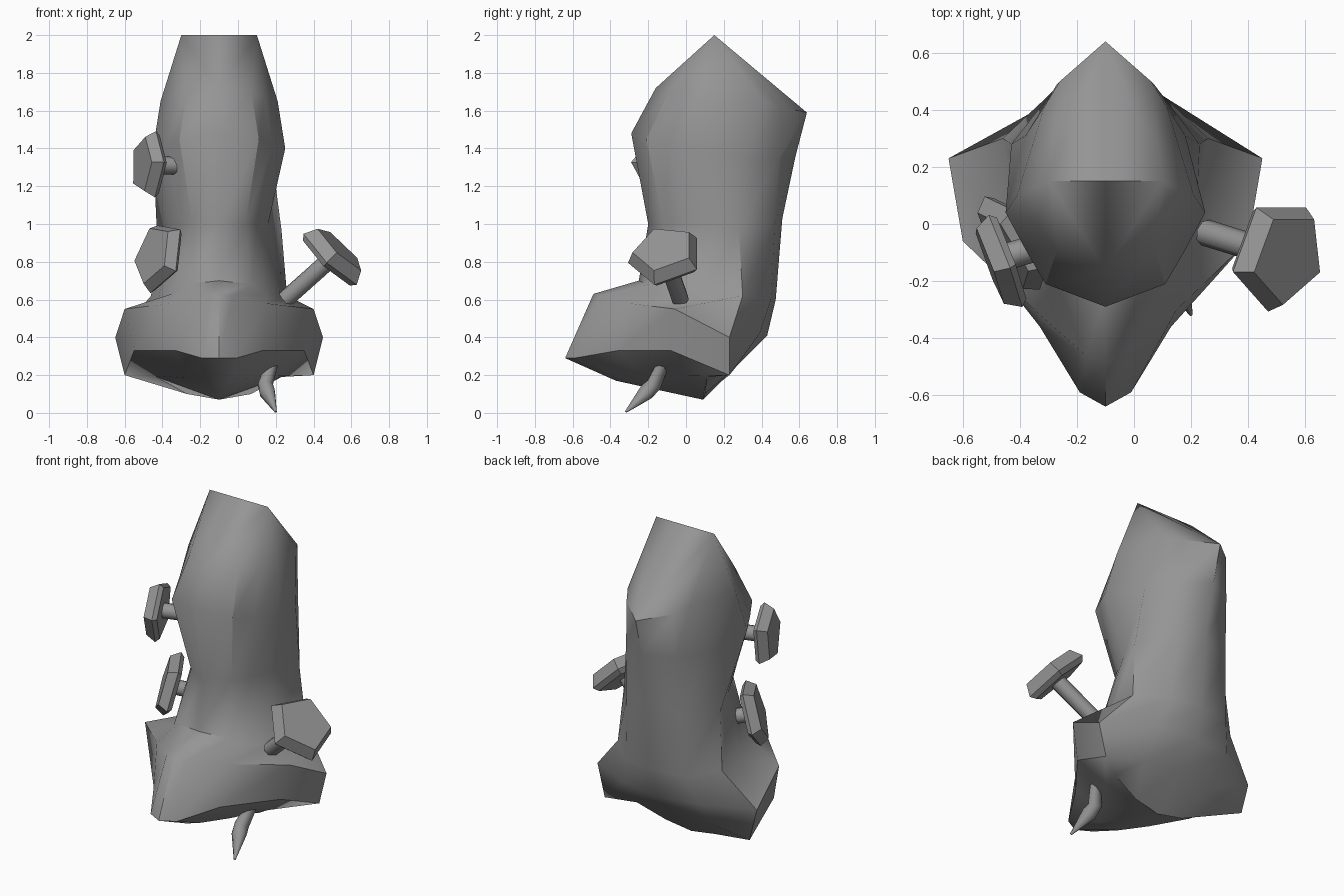
import bpy, bmesh, math
from mathutils import Vector

if "Cube" in bpy.data.objects:
    bpy.data.objects.remove(bpy.data.objects["Cube"])

grey = bpy.data.materials.new("stone grey")
grey.diffuse_color = (0.3, 0.3, 0.3, 1)
grey.use_nodes = True
grey.node_tree.nodes["Principled BSDF"].inputs["Base Color"].default_value = grey.diffuse_color
AXIS_X = -0.1  # mirror plane of the trunk


def finish(name, bm, angle=50):
    bmesh.ops.remove_doubles(bm, verts=bm.verts, dist=0.0005)
    bmesh.ops.recalc_face_normals(bm, faces=bm.faces)
    me = bpy.data.meshes.new(name)
    bm.to_mesh(me)
    bm.free()
    me.materials.append(grey)
    ob = bpy.data.objects.new(name, me)
    bpy.context.collection.objects.link(ob)
    bpy.ops.object.select_all(action='DESELECT')
    ob.select_set(True)
    bpy.context.view_layer.objects.active = ob
    bpy.ops.object.shade_smooth_by_angle(angle=math.radians(angle), keep_sharp_edges=True)
    return ob


def skin(bm, rings):
    n = len(rings[0])
    for a, b in zip(rings, rings[1:]):
        for i in range(n):
            j = (i + 1) % n
            bm.faces.new((a[i], a[j], b[j], b[i]))


# Trunk: half rings from front centre round to back centre
top = (0.2, .15, 2)
half_rings = [
    [(0, -.37, .17), (.07, -.34, .18), (.18, -.2, .185), (.31, 0, .195), (.33, .11, .19), (.17, .1, .1), (0, .09, .07)],
    [(0, -.64, .29), (.09, -.59, .29), (.23, -.36, .33), (.45, -.08, .33), (.5, .23, .2), (.25, .27, .25), (0, .3, .28)],
    [(0, -.49, .63), (.07, -.46, .62), (.25, -.3, .58), (.5, -.06, .55), (.55, .23, .4), (.26, .39, .42), (0, .43, .41)],
    [(0, -.25, .7), (.17, -.2, .68), (.25, -.13, .63), (.32, .05, .6), (.36, .3, .62), (.2, .45, .6), (0, .475, .6)],
    [(0, -.2, 1), (.14, -.12, 1), (.2, -.02, 1), (.26, .1, 1), (.33, .28, .97), (.18, .47, 1), (0, .51, 1.03)],
    [(0, -.29, 1.48), (.21, -.21, 1.45), (.28, -.09, 1.42), (.35, .04, 1.4), (.28, .31, 1.35), (.17, .49, 1.35), (0, .58, 1.36)],
    [(0, -.16, 1.72), (.17, -.09, 1.7), (.24, 0, 1.68), (.31, .1, 1.65), (.215, .41, 1.65), (.16, .5, 1.62), (0, .64, 1.59)],
]
bm = bmesh.new()
rings = []
for half in half_rings:
    pts = half + [(-x, y, z) for x, y, z in reversed(half[1:-1])]
    rings.append([bm.verts.new((x + AXIS_X, y, z)) for x, y, z in pts])
skin(bm, rings)
# underside fans out from its lowest point
low = rings[0]
n = len(low)
for i in range(n):
    j = (i + 1) % n
    if 6 not in (i, j):
        bm.faces.new((low[6], low[i], low[j]))
# crest: side columns gather at the ridge ends
high = rings[-1]
mid = bm.verts.new((AXIS_X, top[1], top[2]))
ends = {s: bm.verts.new((AXIS_X + s * top[0], top[1], top[2])) for s in (1, -1)}
for s in (1, -1):
    for k in range(6):
        a, b = high[s * k % n], high[s * (k + 1) % n]
        if k in (0, 5):
            centre, side = (a, b) if k == 0 else (b, a)
            bm.faces.new((centre, side, ends[s], mid))
        else:
            bm.faces.new((a, b, ends[s]))
    # crisp edges: down each side of the front, and round the base rim
    column = [r[s % n] for r in rings[4:]]
    rim = [rings[1][s * k % n] for k in range(5)]
    for line in (column, rim):
        for a, b in zip(line, line[1:]):
            bm.edges.get((a, b)).smooth = False
finish("trunk", bm)


def tube(name, points, radii, sides=8):
    bm = bmesh.new()
    rings = []
    pts = [Vector(p) for p in points]
    for i, (p, r) in enumerate(zip(pts, radii)):
        d = pts[min(i + 1, len(pts) - 1)] - pts[max(i - 1, 0)]
        q = d.to_track_quat('Z', 'Y')
        rings.append([bm.verts.new(p + q @ Vector((r * math.cos(t), r * math.sin(t), 0)))
                      for t in (2 * math.pi * k / sides for k in range(sides))])
    skin(bm, rings)
    bm.faces.new(rings[0])
    bm.faces.new(rings[-1])
    return finish(name, bm)


def mushroom(name, root, base, axis, radius, thick, corner):
    base, axis, corner = Vector(base), Vector(axis).normalized(), Vector(corner)
    tube(name + "_stem", [root, base + axis * 0.01], [0.047, 0.047])
    # five-sided cap with one corner towards the given direction
    u = (corner - axis * corner.dot(axis)).normalized()
    v = axis.cross(u)
    bm = bmesh.new()
    rings = []
    for r, h in ((radius * 0.88, 0), (radius, thick * 0.3), (radius * 0.82, thick)):
        rings.append([bm.verts.new(base + axis * h + r * (u * math.cos(t) + v * math.sin(t)))
                      for t in (2 * math.pi * k / 5 for k in range(5))])
    skin(bm, rings)
    bm.faces.new(rings[0])
    bm.faces.new(rings[-1])
    finish(name + "_cap", bm, 25)


mushroom("right_mushroom", (.25, -.03, .6), (.475, -.1, .8), (.68, -.18, .71), .205, .1, (0, -1, 0))
mushroom("upper_left_mushroom", (-.33, -.08, 1.31), (-.435, -.11, 1.31), (-.93, -.35, .05), .185, .08, (0, -1, .1))
mushroom("lower_left_mushroom", (-.3, 0, .8), (-.39, -.05, .82), (-.8, -.5, .26), .2, .08, (0, .1, -1))

# Hooked root under the base
tube("root_spike", [(.18, -.12, .26), (.145, -.17, .15), (.155, -.21, .11), (.2, -.318, .006)],
     [.032, .042, .044, .006])
